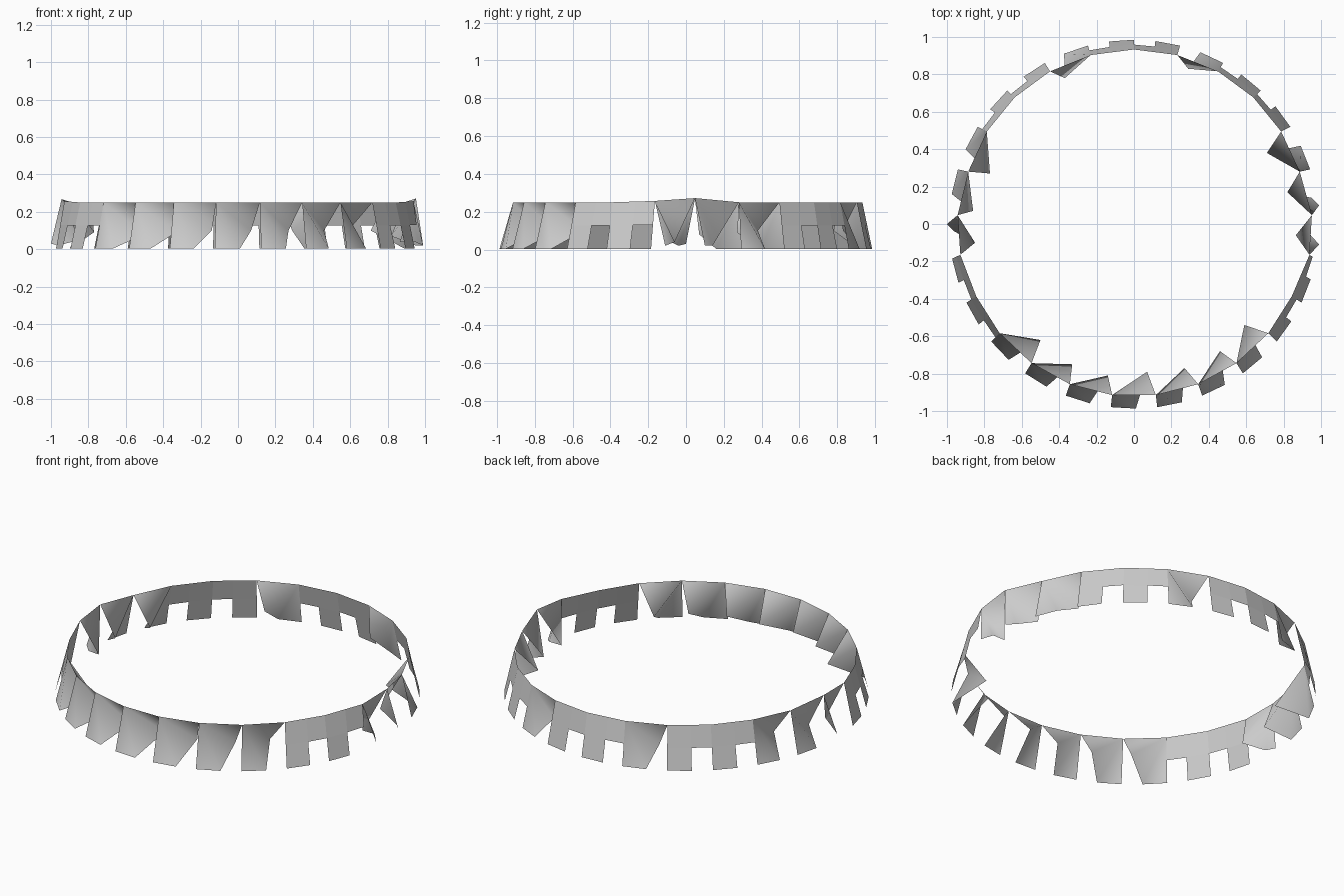
import bpy, math

if "Cube" in bpy.data.objects:
    bpy.data.objects.remove(bpy.data.objects["Cube"])

N = 25                       # panels around the ring
STEP = 360 / N
START = -97.2                # start angle of the front centre panel

# panels whose free corner is folded inwards: index -> folded corner
folds = {
    0: (0.07, -0.79, 0.10), 1: (0.27, -0.77, 0.10), 2: (0.46, -0.68, 0.10),
    3: (0.59, -0.54, 0.10), 6: (0.865, -0.06, 0.04), 7: (0.82, 0.17, 0.07),
    8: (0.71, 0.38, 0.10), 11: (0.29, 0.83, 0.10), 14: (-0.37, 0.78, 0.10),
    17: (-0.77, 0.27, 0.09), 18: (-0.86, 0.07, 0.08), 19: (-0.85, -0.10, 0.05),
    22: (-0.50, -0.62, 0.08), 23: (-0.33, -0.75, 0.09), 24: (-0.14, -0.81, 0.10),
}
# tabs at the sides that are twisted: index -> two bottom corners
twisted = {
    6: ((0.99, -0.11, 0.02), (0.945, -0.06, 0.04)),
    7: ((0.99, 0.10, 0.02), (0.95, 0.14, 0.02)),
    19: ((-1.0, 0.0, 0.03), (-0.96, -0.04, 0.02)),
}
# top corners at the sides bulge slightly out and up: index -> (radius, height)
bulge = {6: (0.955, 0.257), 7: (0.953, 0.272), 19: (0.945, 0.268), 20: (0.945, 0.257)}


def top(k):
    k %= N
    a = math.radians(START + STEP * k)
    r, z = bulge.get(k, (0.932, 0.25))
    s = math.sin(a)
    y = 0.945 * s - 0.012 if s > 0 else 0.932 * s + 0.01
    return (r * math.cos(a), y, z)


def bottom(k):
    a = math.radians(START + STEP * k)
    s = math.sin(a)
    y = 1.003 * s - 0.018 if s > 0 else 0.987 * s
    return (0.99 * math.cos(a), y, 0.003)


def mix(p, q, t):
    return tuple(a + (b - a) * t for a, b in zip(p, q))


verts, faces, smooth = [], [], []


def add(points, polys, is_smooth):
    base = len(verts)
    verts.extend(points)
    for p in polys:
        faces.append([base + i for i in p])
        smooth.append(is_smooth)


for k in range(N):
    a, b = top(k), top(k + 1)
    a2, b2 = bottom(k), bottom(k + 1)
    m2 = bottom(k + 0.54)
    if k in folds:
        # folded panel: upper flap leaning in, lower tab leaning out
        a2, m2 = twisted.get(k, (a2, m2))
        add([a, b, folds[k], m2, a2], [(0, 2, 1), (0, 3, 2), (0, 4, 3)], True)
    else:
        # plain panel: upper strip with one tab and one notch
        m = mix(a, b, 0.54)
        a1, m1, b1 = mix(a, a2, 0.5), mix(m, m2, 0.5), mix(b, b2, 0.5)
        add([a, m, b, a1, m1, b1, a2, m2],
            [(0, 3, 4, 1), (1, 4, 5, 2), (3, 6, 7, 4)], False)

# ring of panels
mesh = bpy.data.meshes.new("panel_ring")
mesh.from_pydata(verts, [], faces)
mesh.polygons.foreach_set("use_smooth", smooth)
mesh.update()
ring = bpy.data.objects.new("panel_ring", mesh)
bpy.context.collection.objects.link(ring)
